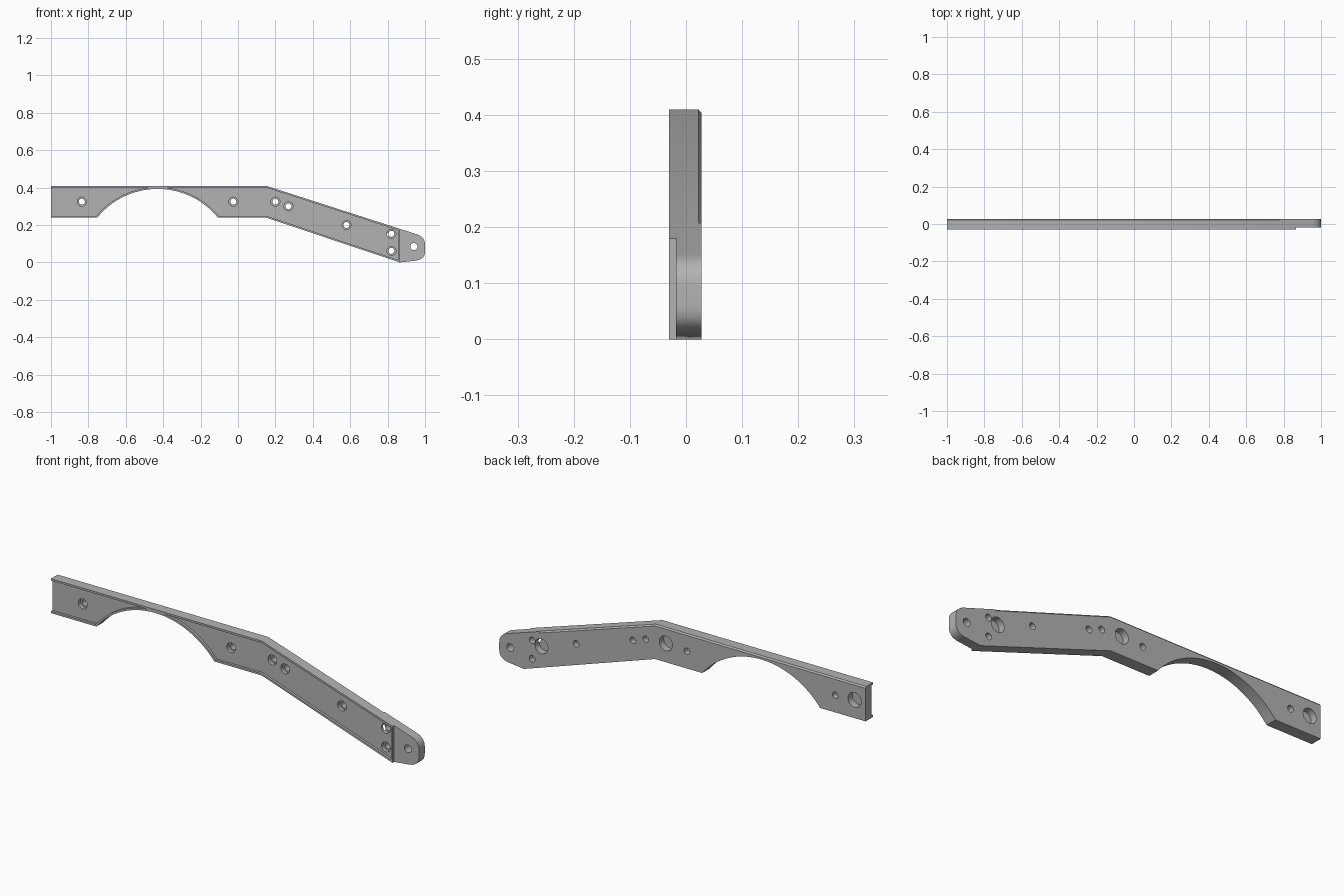
import bpy, bmesh
from math import sqrt, cos, sin, pi, asin

if "Cube" in bpy.data.objects:
    bpy.data.objects.remove(bpy.data.objects["Cube"])

FRONT, BACK, FLOOR = -0.03, 0.028, -0.018
RIM = 0.0095
KNEE, STEP = 0.15, 0.865
ARC_X, ARC_Z, ARC_R = -0.43, -0.0223, 0.4153

grey = bpy.data.materials.new("plain grey")
grey.use_nodes = True
colour = (0.45, 0.45, 0.45, 1)
grey.diffuse_color = colour
grey.node_tree.nodes["Principled BSDF"].inputs["Base Color"].default_value = colour


def top(x, inset=0.0):
    return 0.41 - inset - max(0, x - KNEE) * 0.322


def bottom(x, inset=0.0):
    return 0.24 + inset - max(0, x - KNEE) * 0.3357


def arch(r, z_start, z_end, side_start, side_end, n=48):
    """Points on the arch; side is -1 for its left end, +1 for its right end."""
    a0, a1 = [s * (pi / 2 - asin((z - ARC_Z) / r))
              for z, s in ((z_start, side_start), (z_end, side_end))]
    steps = [a0 + (a1 - a0) * i / n for i in range(n + 1)]
    return [(ARC_X + r * sin(a), ARC_Z + r * cos(a)) for a in steps]


def corner(p, c, q, n=10):
    """Rounded corner from p to q pulled towards c."""
    ts = [i / n for i in range(n + 1)]
    return [tuple((1 - t) ** 2 * p[k] + 2 * t * (1 - t) * c[k] + t * t * q[k]
                  for k in (0, 1)) for t in ts]


def loft(name, sections):
    """Solid through matching closed sections of 3D points."""
    bm = bmesh.new()
    rings = [[bm.verts.new(p) for p in s] for s in sections]
    bm.faces.new(rings[0])
    bm.faces.new(rings[-1])
    n = len(rings[0])
    for a, b in zip(rings, rings[1:]):
        for i in range(n):
            j = (i + 1) % n
            bm.faces.new((a[i], a[j], b[j], b[i]))
    bmesh.ops.recalc_face_normals(bm, faces=bm.faces)
    mesh = bpy.data.meshes.new(name)
    bm.to_mesh(mesh)
    bm.free()
    ob = bpy.data.objects.new(name, mesh)
    bpy.context.collection.objects.link(ob)
    mesh.materials.append(grey)
    return ob


def prism(name, outline, y0, y1):
    return loft(name, [[(x, y, z) for x, z in outline] for y in (y0, y1)])


def cut(ob, cutter):
    cutter.hide_render = True
    mod = ob.modifiers.new("cut", "BOOLEAN")
    mod.object = cutter
    mod.operation = "DIFFERENCE"
    mod.solver = "EXACT"
    bpy.context.view_layer.objects.active = ob
    bpy.ops.object.modifier_apply(modifier=mod.name)
    bpy.data.objects.remove(cutter)


def drill(ob, x, z, r, y0, y1, n=32):
    ring = [(x + r * cos(2 * pi * i / n), z + r * sin(2 * pi * i / n)) for i in range(n)]
    cut(ob, prism("drill", ring, y0, y1))


# Plate outline: straight arm, bent arm, rounded tab and arch
outline = [(-1, 0.41), (KNEE, 0.41), (STEP, top(STEP))]
outline += corner((0.95, top(0.95)), (1.0, 0.138), (1.0, 0.095))
outline += corner((1.0, 0.06), (1.0, 0.014), (0.945, 0.009))
outline += [(STEP, 0.0), (KNEE, 0.24)]
outline += arch(ARC_R, 0.24, 0.24, 1, -1)
outline += [(-1, 0.24)]
bracket = prism("bracket_arm", outline, FRONT, BACK)

# Thinner end tab
cut(bracket, prism("tab_step", [(STEP, -0.1), (1.1, -0.1), (1.1, 0.3), (STEP, 0.3)],
                   FRONT - 0.05, FLOOR))

# Front recesses, leaving a narrow rim; the left one is open at the end
R = ARC_R + RIM
hi, lo = 0.41 - RIM, 0.24 + RIM
left = [(-1.05, lo)] + arch(R, lo, hi, -1, -1) + [(-1.05, hi)]
cut(bracket, prism("left_recess", left, FRONT - 0.05, FLOOR))
end = STEP - RIM
slant = RIM * sqrt(1 + 0.33 ** 2)
right = arch(R, hi, lo, 1, 1) + [(KNEE, lo), (end, bottom(end, slant)),
                                 (end, top(end, slant)), (KNEE, hi)]
cut(bracket, prism("right_recess", right, FRONT - 0.05, FLOOR))

# Chamfer on the upper back edge, stopping short of the tab
cut(bracket, loft("chamfer", [
    [(x, BACK - 0.012, top(x) + 0.007), (x, BACK + 0.006, top(x) - 0.014),
     (x, BACK + 0.006, top(x) + 0.02)] for x in (-1.05, KNEE, 0.78)]))

# Counterbored screw holes
for x, z in [(-0.835, 0.325), (-0.025, 0.325), (0.2, 0.325), (0.27, 0.3),
             (0.58, 0.2), (0.82, 0.153), (0.82, 0.062)]:
    drill(bracket, x, z, 0.016, -0.1, 0.1)
    drill(bracket, x, z, 0.024, -0.1, 0.0)

# Plain hole in the tab
drill(bracket, 0.94, 0.085, 0.019, -0.1, 0.1)

# Blind sockets in the back
for x, z in [(-0.94, 0.33), (0.09, 0.333), (0.77, 0.137)]:
    drill(bracket, x, z, 0.036, -0.006, 0.1)

bpy.ops.object.select_all(action="DESELECT")
bracket.select_set(True)
bpy.context.view_layer.objects.active = bracket
bpy.ops.object.shade_smooth_by_angle(angle=pi / 6)
